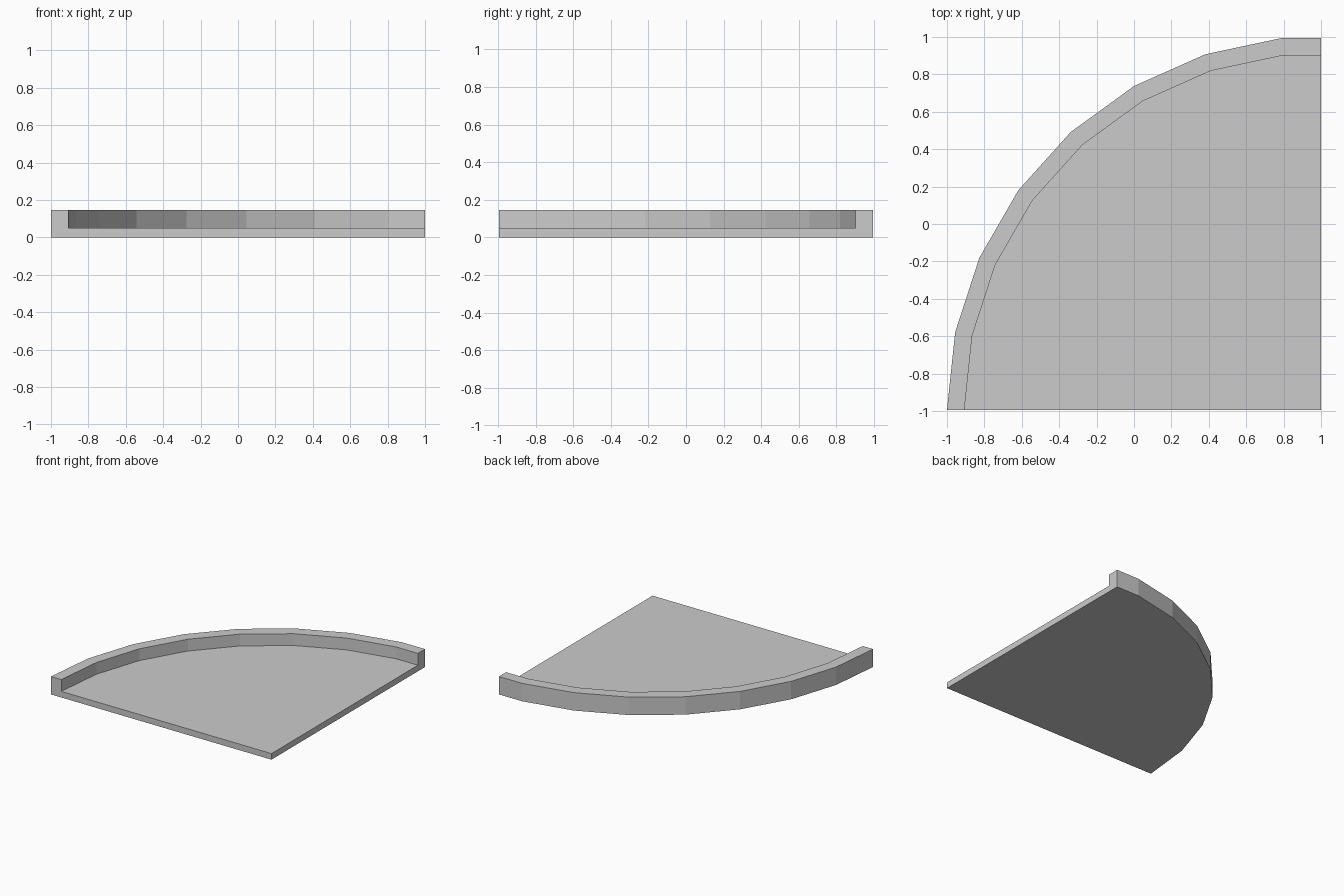
import bpy, bmesh
from math import radians, cos, sin

cube = bpy.data.objects.get("Cube")
if cube:
    bpy.data.objects.remove(cube)

STEP = radians(12)            # facet angle of the curved side
R_OUT, R_IN = 2.0, 1.907      # outer and inner rim radius
Z_FLOOR, Z_RIM = 0.05, 0.147
HALF_Y = R_OUT * cos(STEP / 2) / 2
HUB = (1.0, -HALF_Y)          # corner the arc is centred on

grey = bpy.data.materials.new("light_grey")
grey.use_nodes = True
colour = (0.6, 0.6, 0.6, 1)
grey.diffuse_color = colour
grey.node_tree.nodes["Principled BSDF"].inputs["Base Color"].default_value = colour


def arc(bm, radius, z):
    """Faceted quarter arc; the last facet is cut halfway by the straight side."""
    pts = [(HUB[0] - radius * cos(i * STEP), HUB[1] + radius * sin(i * STEP))
           for i in range(8)]
    pts.append((HUB[0], pts[-1][1]))
    return [bm.verts.new((x, y, z)) for x, y in pts]


bm = bmesh.new()
outer_bottom = arc(bm, R_OUT, 0)
outer_top = arc(bm, R_OUT, Z_RIM)
inner_top = arc(bm, R_IN, Z_RIM)
inner_floor = arc(bm, R_IN, Z_FLOOR)
hub_bottom = bm.verts.new((*HUB, 0))
hub_floor = bm.verts.new((*HUB, Z_FLOOR))

# Outer wall, rim top and inner wall
rings = [outer_bottom, outer_top, inner_top, inner_floor]
for a, b in zip(rings, rings[1:]):
    for i in range(len(a) - 1):
        bm.faces.new((a[i], a[i + 1], b[i + 1], b[i]))

# Floor, underside and the two straight cut sides
bm.faces.new(inner_floor + [hub_floor])
bm.faces.new(outer_bottom + [hub_bottom])
for end in (0, -1):
    bm.faces.new([ring[end] for ring in rings] + [hub_floor, hub_bottom])

bmesh.ops.recalc_face_normals(bm, faces=bm.faces)
mesh = bpy.data.meshes.new("quarter_round_tray")
bm.to_mesh(mesh)
bm.free()
mesh.materials.append(grey)
tray = bpy.data.objects.new("quarter_round_tray", mesh)
bpy.context.collection.objects.link(tray)
